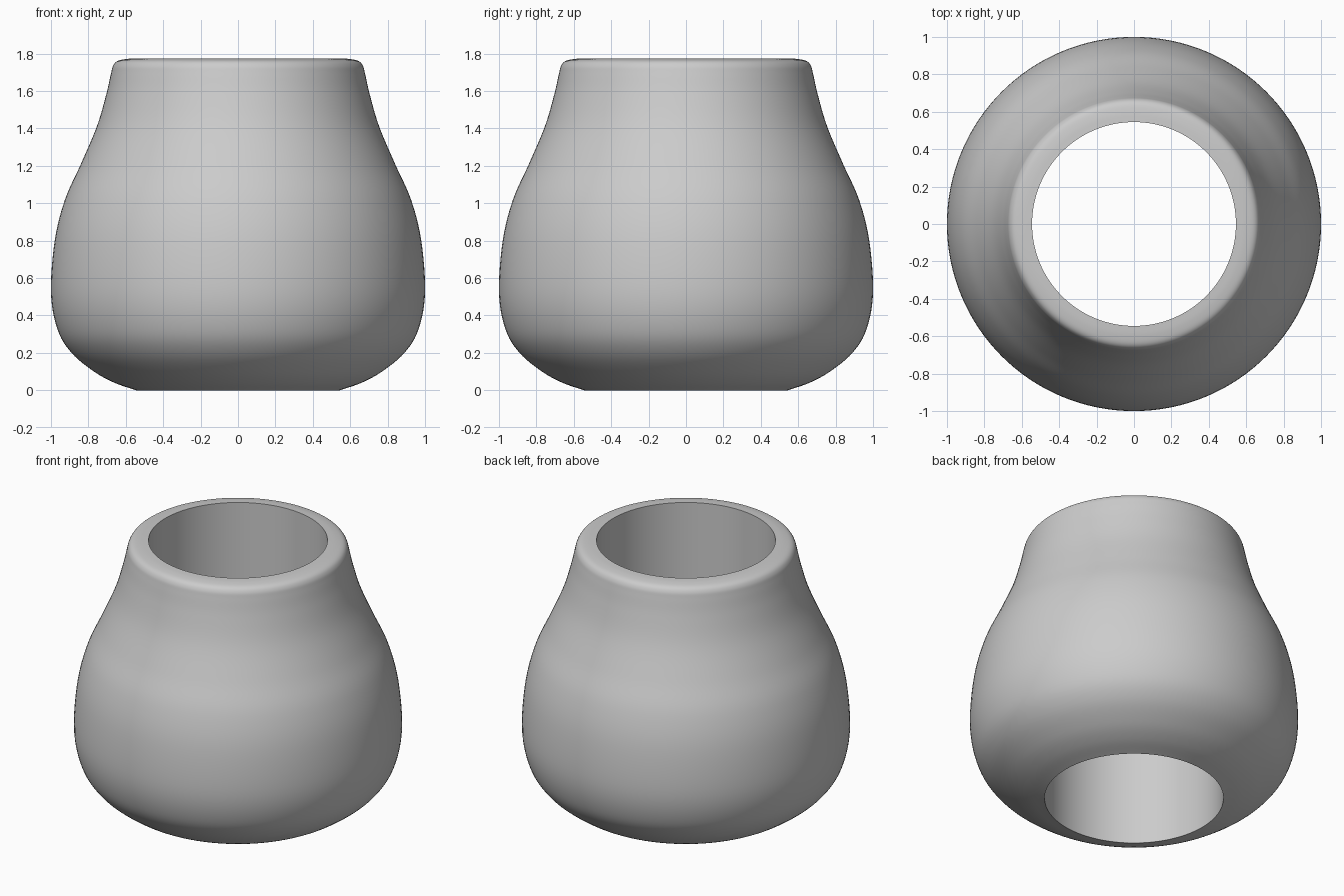
import bpy
import math
from mathutils import Vector

cube = bpy.data.objects.get("Cube")
if cube:
    bpy.data.objects.remove(cube, do_unlink=True)

SEGMENTS = 128
STEPS = 6
HOLE = 0.545
TOP = 1.775

grey = bpy.data.materials.new("plain grey")
grey.use_nodes = True
colour = (0.6, 0.6, 0.6, 1)
grey.diffuse_color = colour
grey.node_tree.nodes["Principled BSDF"].inputs["Base Color"].default_value = colour

# Outer profile (radius, height), from the bottom of the hole to the top
outline = [(HOLE, 0), (0.66, 0.04), (0.77, 0.1), (0.89, 0.2), (0.965, 0.325),
           (1.0, 0.52), (0.98, 0.8), (0.925, 1.02), (0.84, 1.21),
           (0.755, 1.41), (0.705, 1.58), (0.68, 1.69), (0.668, 1.735),
           (0.645, 1.76), (0.6, 1.771), (HOLE, TOP)]


def smooth_curve(points):
    """Pass a smooth curve through the points."""
    p = [Vector(q) for q in points]
    p = [2 * p[0] - p[1]] + p + [2 * p[-1] - p[-2]]
    curve = []
    for a, b, c, d in zip(p, p[1:], p[2:], p[3:]):
        for i in range(STEPS):
            t = i / STEPS
            curve.append(b + 0.5 * t * (c - a + t * (2 * a - 5 * b + 4 * c - d
                                                     + t * (3 * (b - c) + d - a))))
    return curve + [p[-2]]


# Lathe the closed profile; the last strip is the straight wall of the hole
profile = smooth_curve(outline)
n = len(profile)
verts, faces = [], []
for s in range(SEGMENTS):
    angle = 2 * math.pi * s / SEGMENTS
    verts += [(r * math.cos(angle), r * math.sin(angle), z) for r, z in profile]
    here, there = s * n, (s + 1) % SEGMENTS * n
    for i in range(n):
        j = (i + 1) % n
        faces.append((here + i, there + i, there + j, here + j))

mesh = bpy.data.meshes.new("bead_body")
mesh.from_pydata(verts, [], faces)
mesh.materials.append(grey)
body = bpy.data.objects.new("bead_body", mesh)
bpy.context.collection.objects.link(body)

# Smooth shading with crisp edges around the hole
bpy.ops.object.select_all(action='DESELECT')
body.select_set(True)
bpy.context.view_layer.objects.active = body
bpy.ops.object.shade_smooth_by_angle(angle=math.radians(35))
